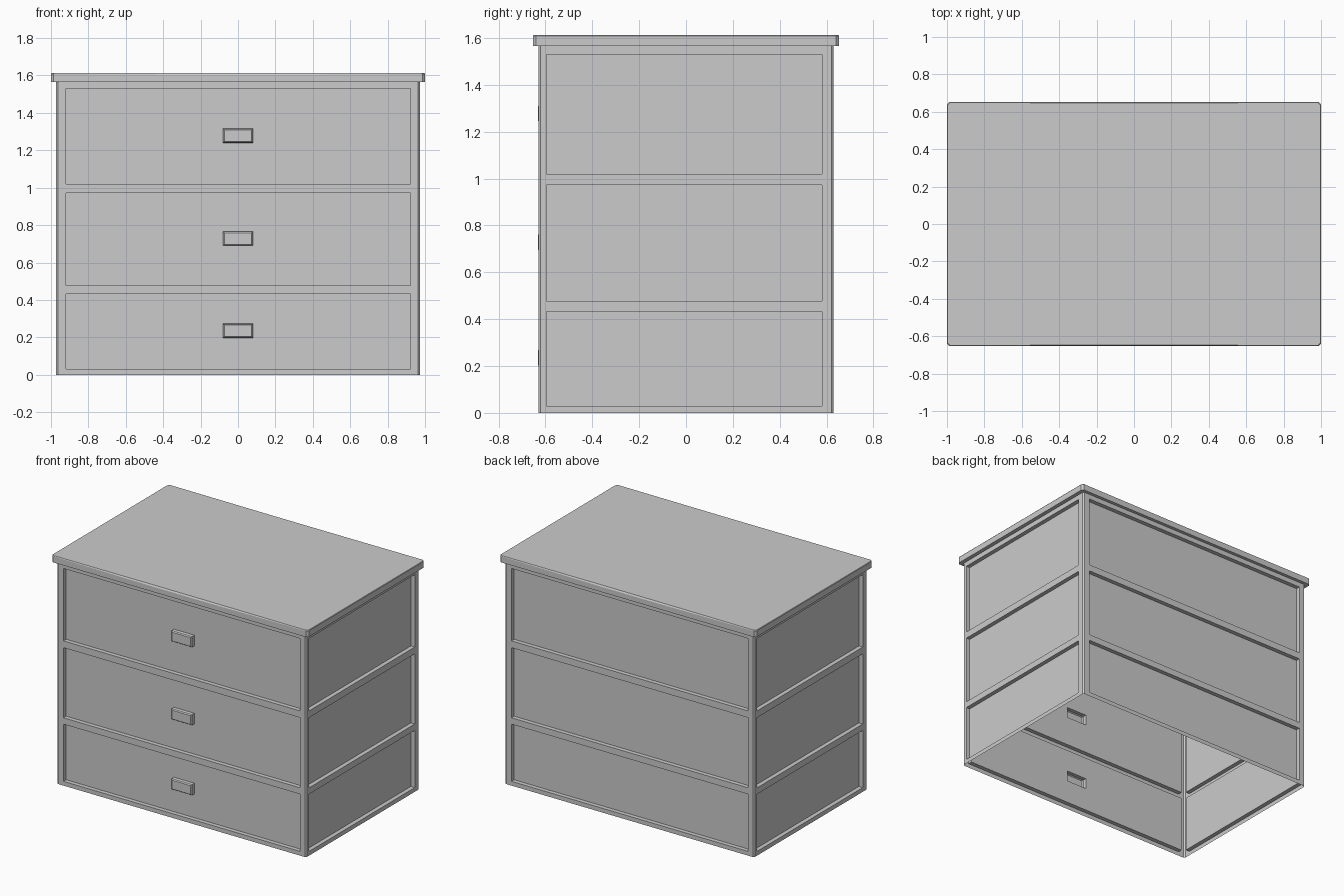
import bpy, bmesh
from mathutils import Vector

if "Cube" in bpy.data.objects:
    bpy.data.objects.remove(bpy.data.objects["Cube"])

W, D, C = 0.972, 0.63, 0.01           # body half width, half depth, corner chamfer
ROWS = [0, 0.03, 0.433, 0.478, 0.972, 1.02, 1.53, 1.565]
RECESS = 0.03
HX, HZ = 0.08, 0.038                   # handle half sizes
HANDLE_Z = [0.235, 0.728, 1.278]


def finish(name, bm):
    me = bpy.data.meshes.new(name)
    bm.normal_update()
    bm.to_mesh(me)
    bm.free()
    ob = bpy.data.objects.new(name, me)
    bpy.context.collection.objects.link(ob)
    return ob


def loft(bm, loops):
    """Skin closed loops of points; returns vertex rings and rows of faces."""
    rings = [[bm.verts.new(p) for p in lp] for lp in loops]
    faces = []
    for a, b in zip(rings, rings[1:]):
        n = len(a)
        faces.append([bm.faces.new((a[i], a[(i + 1) % n], b[(i + 1) % n], b[i]))
                      for i in range(n)])
    return rings, faces


def push(bm, face, dist):
    """Extrude one face along its normal, returning the moved face."""
    n = face.normal.copy()
    new = bmesh.ops.extrude_discrete_faces(bm, faces=[face])["faces"][0]
    for v in new.verts:
        v.co += n * dist
    return new


# Body: open-bottomed sheet shell with recessed panels on all four sides
half = [(-W + C, -D), (-0.92, -D), (0.923, -D), (W - C, -D),
        (W, -D + C), (W, -0.596), (W, 0.58), (W, D - C)]
plan = half + [(-x, -y) for x, y in half]
bm = bmesh.new()
_, faces = loft(bm, [[(x, y, z) for x, y in plan] for z in ROWS])
bm.normal_update()
for r in (1, 3, 5):
    for i in (1, 5, 9, 13):
        panel = push(bm, faces[r][i], -RECESS)
        if i == 1:                     # opening behind each front handle
            hole = push(bm, panel, 0)
            mid = hole.calc_center_median()
            for v in hole.verts:
                v.co.x = HX if v.co.x > mid.x else -HX
                v.co.z = HANDLE_Z[r // 2] + (HZ if v.co.z > mid.z else -HZ)
            bm.faces.remove(hole)
finish("body", bm)

# Handles: small hollow blocks with a chamfered front
names = ["bottom_handle", "middle_handle", "top_handle"]
for name, z in zip(names, HANDLE_Z):
    bm = bmesh.new()
    loops = []
    for y, inset in ((-D + RECESS, 0), (-D + 0.005, 0.001), (-D - 0.002, 0.007)):
        a, b = HX - inset, HZ - inset
        loops.append([(sx * a, y, z + sz * b)
                      for sx, sz in ((-1, -1), (1, -1), (1, 1), (-1, 1))])
    rings, _ = loft(bm, loops)
    bm.faces.new(rings[-1])
    bmesh.ops.recalc_face_normals(bm, faces=bm.faces)
    finish(name, bm)


# Top board: overhanging slab with clipped corners and softened upper edge
def board_loop(w, d, c, z):
    h = [(-w + c, -d), (-0.18, -d), (0.18, -d), (w - c, -d), (w, -d + c), (w, d - c)]
    return [(x, y, z) for x, y in h + [(-x, -y) for x, y in h]]


bm = bmesh.new()
rings, _ = loft(bm, [board_loop(W, D, C, 1.565),
                     board_loop(1.0, 0.653, 0.014, 1.565),
                     board_loop(1.0, 0.653, 0.014, 1.608),
                     board_loop(0.997, 0.65, 0.014, 1.612)])
bm.faces.new(rings[-1])
# Slight worn chamfer in the middle of the long edges
for k in (1, 2, 7, 8):
    rings[2][k].co.z -= 0.006
    rings[3][k].co.y *= 0.995
finish("top_board", bm)
